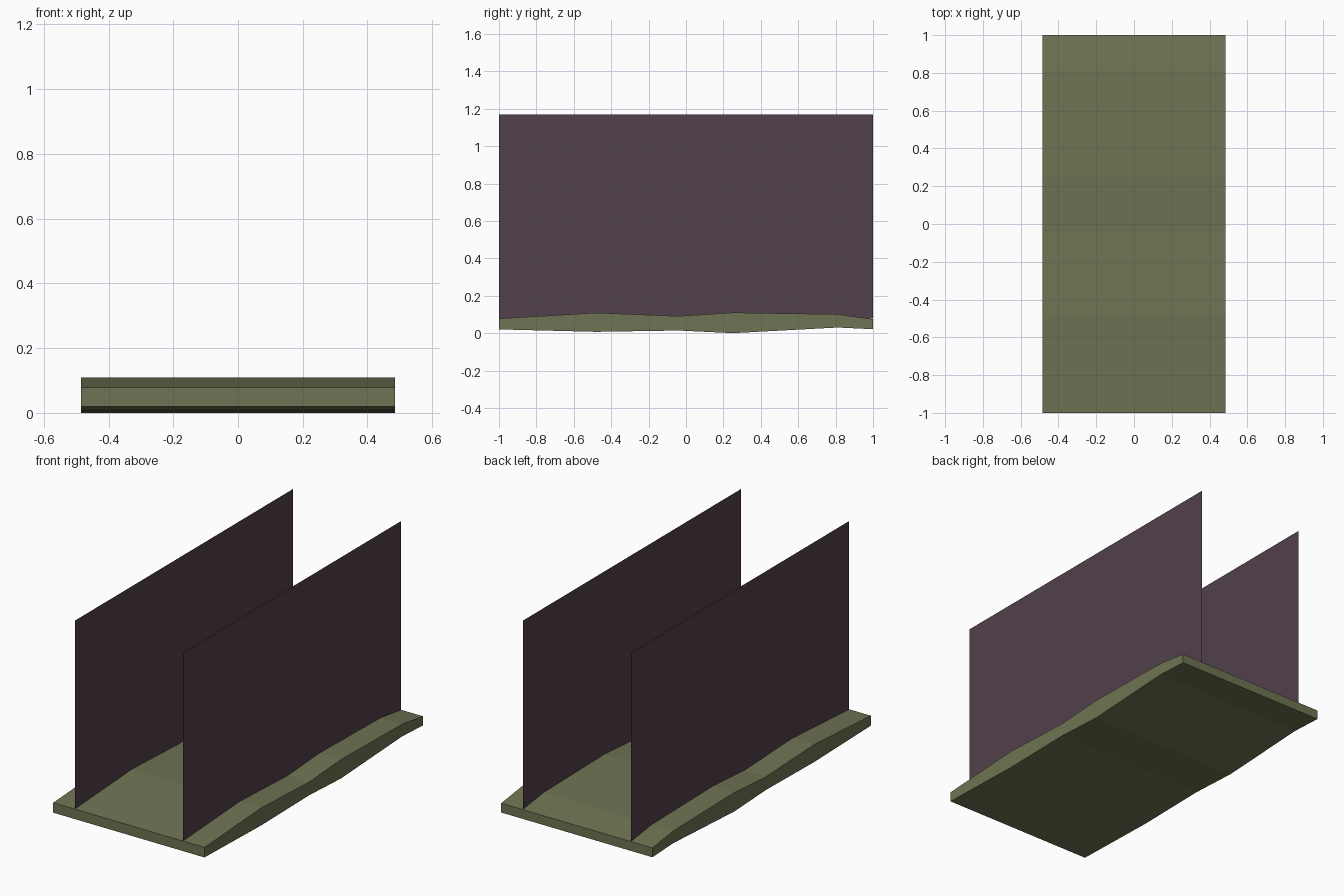
import bpy

if "Cube" in bpy.data.objects:
    bpy.data.objects.remove(bpy.data.objects["Cube"])


def material(name, srgb):
    m = bpy.data.materials.new(name)
    m.diffuse_color = [((c / 255 + 0.055) / 1.055) ** 2.4 for c in srgb] + [1]
    m.use_nodes = True
    m.node_tree.nodes["Principled BSDF"].inputs["Base Color"].default_value = m.diffuse_color
    return m


def add_mesh(name, verts, faces, mat):
    me = bpy.data.meshes.new(name)
    me.from_pydata(verts, [], faces)
    me.materials.append(mat)
    ob = bpy.data.objects.new(name, me)
    bpy.context.collection.objects.link(ob)
    return ob


olive = material("olive green", (110, 116, 83))
plum = material("dark plum", (82, 65, 76))

# wavy slab: y, bottom z, top z along its length
profile = [(-1, .02, .078), (-.48, .007, .109), (-.04, .014, .091),
           (.25, 0, .11), (.81, .03, .101), (1, .021, .075)]
W = 0.485
verts = []
for y, lo, hi in profile:
    verts += [(-W, y, lo), (W, y, lo), (W, y, hi), (-W, y, hi)]
faces = [(0, 1, 2, 3)]
for i in range(len(profile) - 1):
    a, b = i * 4, i * 4 + 4
    for j in range(4):
        k = (j + 1) % 4
        faces.append((a + j, b + j, b + k, a + k))
n = len(verts) - 4
faces.append((n + 3, n + 2, n + 1, n))
add_mesh("wavy_base", verts, faces, olive)

# two thin upright sheets
for name, x in (("left_wall", -.347), ("right_wall", .347)):
    add_mesh(name, [(x, -1, .077), (x, 1, .077), (x, 1, 1.17), (x, -1, 1.17)],
             [(0, 1, 2, 3)], plum)
